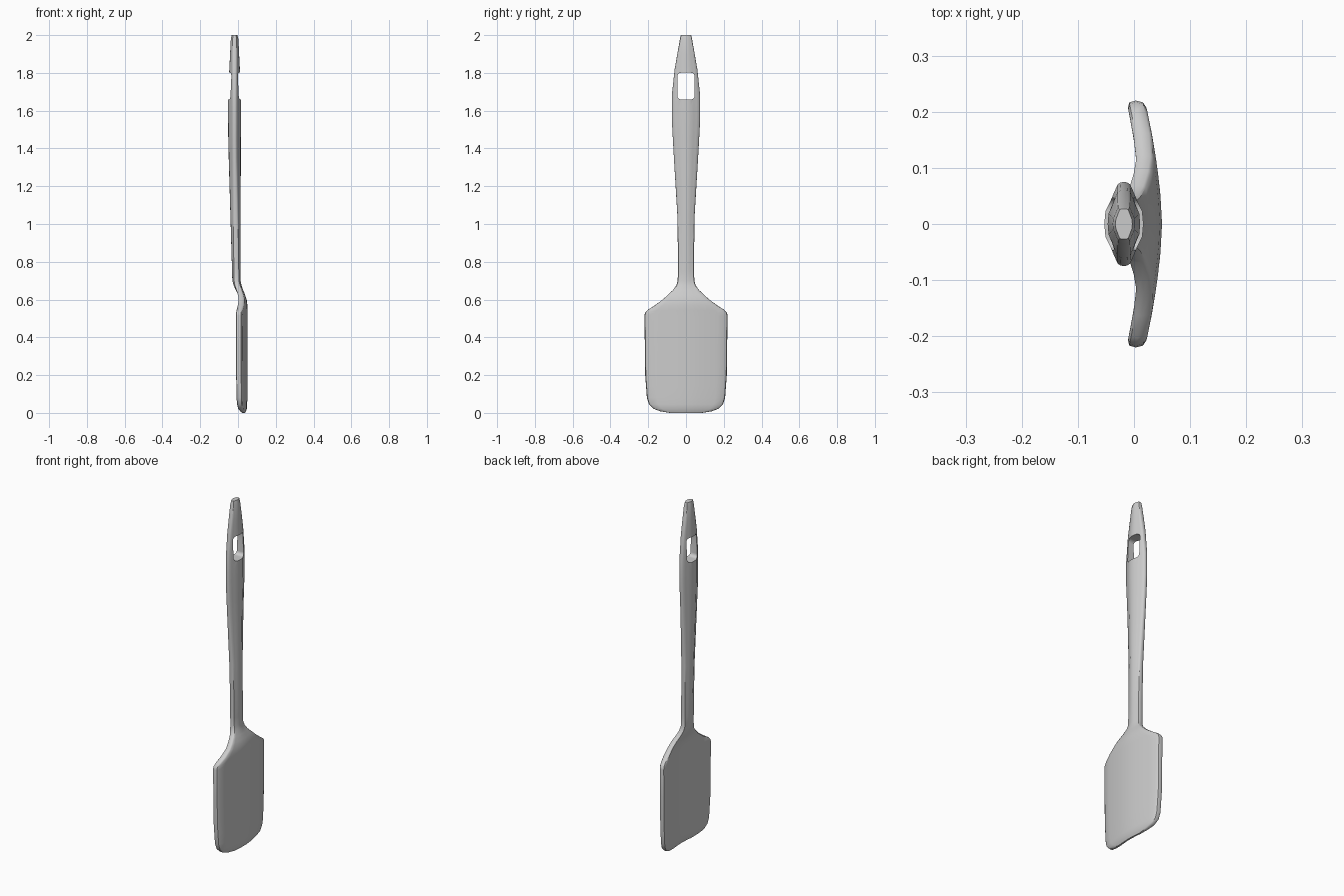
import bpy, bmesh

if "Cube" in bpy.data.objects:
    bpy.data.objects.remove(bpy.data.objects["Cube"])

# Half cross-section: width fraction, handle thickness, blade thickness
PROFILE = [(0, 1, 1), (.3, .94, 1), (.55, .68, 1), (.75, .5, 1),
           (.94, .32, .98), (.985, .18, .72), (1, 0, 0)]

# Outline: height and half width
WIDTH = [(0, .085), (.008, .135), (.022, .172), (.045, .196), (.08, .207),
         (.2, .216), (.515, .22), (.53, .217), (.545, .203), (.57, .164),
         (.6, .123), (.65, .069), (.675, .051), (.7, .044), (.8, .042),
         (1.05, .046), (1.35, .064), (1.55, .075), (1.68, .075),
         (1.82, .06), (1.98, .032), (2, .027)]
THICK = [(0, .005), (.022, .014), (.06, .0165), (.6, .017), (.7, .022),
         (1.55, .035), (1.68, .035), (1.98, .02), (2, .015)]
EDGE_X = [(.58, .003), (.7, -.008), (1.4, -.018)]
BLADE = [(.57, 1), (.7, .4), (1.35, 0), (1.7, 0), (1.95, .3)]


def at(keys, z):
    """Straight-line reading of a key list."""
    if z <= keys[0][0]:
        return keys[0][1]
    for (a, u), (b, v) in zip(keys, keys[1:]):
        if z <= b:
            return u + (v - u) * (z - a) / (b - a)
    return keys[-1][1]


def section(bm, z):
    """One closed ring: front from -y to +y, then back again."""
    w, t, edge, blend = (at(k, z) for k in (WIDTH, THICK, EDGE_X, BLADE))
    s = min(max((.7 - z) / .12, 0), 1)
    bow = .03 * s * s * (3 - 2 * s)
    half = [(f, h + (b - h) * blend) for f, h, b in PROFILE]
    front = [(-f, k) for f, k in reversed(half)] + half[1:]
    back = [(f, -k) for f, k in reversed(front)][1:-1]
    return [bm.verts.new((edge + bow * (1 - (abs(f) * w / .22) ** 1.6) + k * t,
                          f * w, z)) for f, k in front + back]


def finish(bm, name):
    bmesh.ops.recalc_face_normals(bm, faces=bm.faces)
    me = bpy.data.meshes.new(name)
    bm.to_mesh(me)
    bm.free()
    ob = bpy.data.objects.new(name, me)
    bpy.context.collection.objects.link(ob)
    return ob


# Blade and handle: one loft, with extra rings in the long spans
heights = []
for (a, _), (b, _) in zip(WIDTH, WIDTH[1:]):
    heights += [a, (a + b) / 2] if b - a > .04 else [a]
heights.append(WIDTH[-1][0])

bm = bmesh.new()
rings = [section(bm, z) for z in heights]
n = len(rings[0])
for a, b in zip(rings, rings[1:]):
    for i in range(n):
        j = (i + 1) % n
        bm.faces.new((a[i], a[j], b[j], b[i]))
# End caps as strips across the thickness
for r in (rings[0], rings[-1]):
    for i in range(n // 2):
        quad = [r[i], r[i + 1], r[n - i - 1], r[(n - i) % n]]
        bm.faces.new(list(dict.fromkeys(quad)))
spatula = finish(bm, "spatula")

# Hanging hole: rounded rectangle cut through the handle
bm = bmesh.new()
bmesh.ops.create_cube(bm, size=1)
for v in bm.verts:
    v.co = (v.co.x * .3 - .018, v.co.y * .092, v.co.z * .142 + 1.73)
along_x = [e for e in bm.edges if abs(e.verts[0].co.x - e.verts[1].co.x) > .1]
bmesh.ops.bevel(bm, geom=along_x, offset=.02, segments=5, profile=.5, affect='EDGES')
cutter = finish(bm, "hole_cutter")
cutter.hide_render = True

cut = spatula.modifiers.new("hanging_hole", 'BOOLEAN')
cut.operation = 'DIFFERENCE'
cut.solver = 'EXACT'
cut.object = cutter
bpy.ops.object.select_all(action='DESELECT')
bpy.context.view_layer.objects.active = spatula
spatula.select_set(True)
bpy.ops.object.modifier_apply(modifier=cut.name)
bpy.data.objects.remove(cutter)

bpy.ops.object.shade_smooth_by_angle(angle=0.7)
